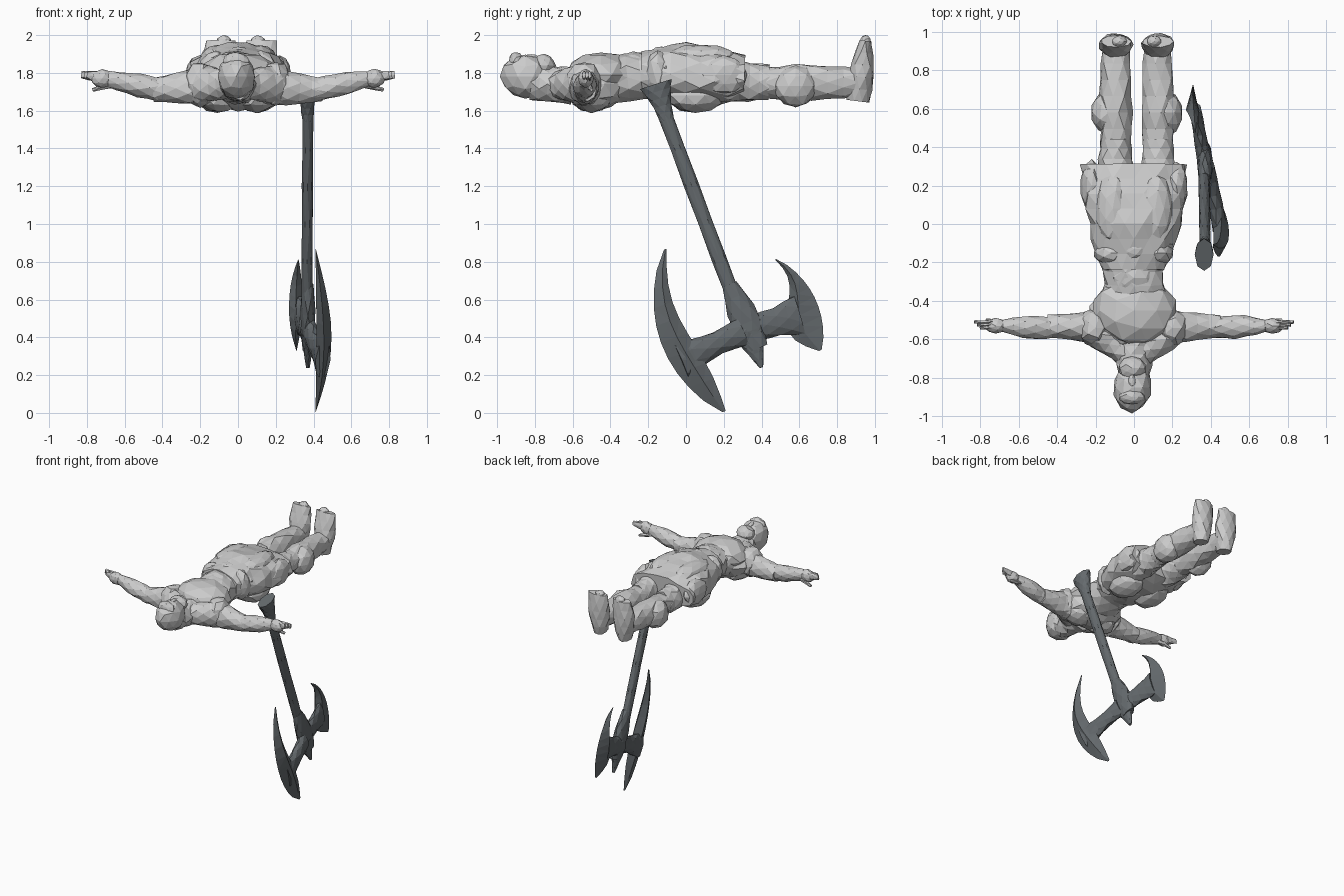
import bpy, bmesh, math, random
from mathutils import Vector

random.seed(4)
if "Cube" in bpy.data.objects:
    bpy.data.objects.remove(bpy.data.objects["Cube"], do_unlink=True)


def make_material(name, red, green, blue):
    mat = bpy.data.materials.new(name)
    mat.use_nodes = True
    colour = (red, green, blue, 1)
    mat.diffuse_color = colour
    mat.node_tree.nodes["Principled BSDF"].inputs["Base Color"].default_value = colour
    return mat


STONE = make_material("pale_stone", red=0.6, green=0.6, blue=0.6)
IRON = make_material("dark_iron", red=0.13, green=0.145, blue=0.155)


def finish(name, bm, material):
    """Turn a bmesh into a flat-shaded object of one colour."""
    bmesh.ops.recalc_face_normals(bm, faces=bm.faces[:])
    mesh = bpy.data.meshes.new(name)
    bm.to_mesh(mesh)
    bm.free()
    mesh.materials.append(material)
    bpy.context.collection.objects.link(bpy.data.objects.new(name, mesh))


def skin(name, rings, material):
    """Join equal rings of points into a closed surface."""
    bm = bmesh.new()
    loops = [[bm.verts.new(point) for point in ring] for ring in rings]
    for near, far in zip(loops, loops[1:]):
        for i in range(len(near)):
            bm.faces.new((near[i - 1], near[i], far[i], far[i - 1]))
    bm.faces.new(loops[0])
    bm.faces.new(loops[-1])
    bmesh.ops.triangulate(bm, faces=bm.faces[:])
    finish(name, bm, material)


def limb(name, start, end, radii, end_radii, bulge=(0, 0),
         material=STONE, sides=9, steps=5, rough=0.07):
    """Tapered oval tube; radii and bulge are (sideways, upward)."""
    start, end = Vector(start), Vector(end)
    along = (end - start).normalized()
    guide = Vector((0, 1, 0)) if abs(along.z) > 0.8 else Vector((0, 0, 1))
    side = along.cross(guide).normalized()
    up = side.cross(along)
    rings = []
    for step in range(steps + 1):
        t = step / steps
        wide, tall = (a + (b - a) * t + swell * math.sin(math.pi * t)
                      for a, b, swell in zip(radii, end_radii, bulge))
        ring = []
        for i in range(sides):
            angle = math.tau * (i + step % 2 / 2) / sides
            chip = 1 + random.uniform(-rough, rough)
            ring.append(start.lerp(end, t) + chip * (
                side * wide * math.cos(angle) + up * tall * math.sin(angle)))
        rings.append(ring)
    skin(name, rings, material)


def lump(name, centre, size):
    """Faceted oval mass."""
    bm = bmesh.new()
    bmesh.ops.create_icosphere(bm, subdivisions=2, radius=1)
    for vert in bm.verts:
        chip = 1 + random.uniform(-0.06, 0.06)
        vert.co = [c + chip * s * v for c, s, v in zip(centre, size, vert.co)]
    finish(name, bm, STONE)


def blade(name, top, bottom, outer, inner, skew, bow, thickness, steps=10):
    """Crescent between two tips; skew widens the back edge toward one tip."""
    top, bottom = Vector(top), Vector(bottom)
    along = (bottom - top).normalized()
    across = Vector((0, along.z, -along.y))
    rings = []
    for step in range(steps + 1):
        angle = math.pi * (0.01 + 0.98 * step / steps)
        swell = math.sin(angle)
        spine = top.lerp(bottom, step / steps) + Vector((bow * swell, 0, 0))
        edge = spine + across * outer * swell ** 0.7
        back = spine + across * (inner * swell + skew * math.sin(2 * angle))
        ridge = edge.lerp(back, 0.6)
        half = Vector((thickness * swell, 0, 0))
        rings.append([edge, ridge + half, back, ridge - half])
    skin(name, rings, IRON)


# Head, lying face up
lump("head", (-0.01, -0.85, 1.78), (0.1, 0.13, 0.12))
lump("brow", (-0.01, -0.9, 1.86), (0.07, 0.04, 0.05))
lump("nose", (-0.01, -0.82, 1.88), (0.02, 0.04, 0.02))
lump("chin", (-0.01, -0.75, 1.84), (0.07, 0.06, 0.06))
limb("neck", (0, -0.82, 1.75), (0, -0.6, 1.73), radii=(0.08, 0.09), end_radii=(0.11, 0.1))

# Trunk, one broad rounded chest
lump("chest", (0, -0.48, 1.74), (0.24, 0.17, 0.14))
lump("breast", (0, -0.45, 1.79), (0.22, 0.18, 0.12))
limb("waist", (0, -0.45, 1.76), (0, -0.1, 1.8), radii=(0.2, 0.13),
     end_radii=(0.2, 0.13), bulge=(-0.04, -0.01), sides=12)
lump("belly", (0, -0.28, 1.83), (0.12, 0.12, 0.08))

# Kilt with a belt buckle
limb("kilt", (0, -0.24, 1.8), (0, 0.31, 1.78), radii=(0.16, 0.11),
     end_radii=(0.28, 0.11), bulge=(0.03, 0.06), sides=16, steps=7)
lump("buckle", (0, -0.13, 1.9), (0.07, 0.06, 0.04))

for label, s in (("left", 1), ("right", -1)):
    # Muscle masses and kilt folds
    lump(label + "_shoulder_blade", (s * 0.1, -0.5, 1.67), (0.11, 0.11, 0.08))
    lump(label + "_belt_roll", (s * 0.12, -0.15, 1.8), (0.09, 0.07, 0.12))
    lump(label + "_buttock", (s * 0.11, 0.05, 1.68), (0.11, 0.16, 0.09))
    lump(label + "_hip_fold", (s * 0.22, 0.2, 1.79), (0.06, 0.13, 0.1))
    lump(label + "_front_fold", (s * 0.11, 0.08, 1.89), (0.09, 0.18, 0.06))
    limb(label + "_shoulder_slope", (0, -0.7, 1.74), (s * 0.2, -0.56, 1.74),
         radii=(0.07, 0.07), end_radii=(0.08, 0.1))

    # Arm
    lump(label + "_shoulder", (s * 0.2, -0.54, 1.74), (0.09, 0.1, 0.12))
    limb(label + "_upper_arm", (s * 0.14, -0.54, 1.73), (s * 0.45, -0.53, 1.71),
         radii=(0.09, 0.11), end_radii=(0.06, 0.06))
    limb(label + "_forearm", (s * 0.41, -0.54, 1.71), (s * 0.69, -0.53, 1.77),
         radii=(0.05, 0.06), end_radii=(0.03, 0.04), bulge=(0.02, 0.01))

    # Hand with fingers and a lower thumb
    lump(label + "_palm", (s * 0.72, -0.53, 1.77), (0.06, 0.04, 0.05))
    for finger in range(3):
        y = -0.54 + 0.015 * finger
        limb(f"{label}_finger_{finger}", (s * 0.74, y, 1.78),
             (s * (0.8 + 0.015 * finger), y, 1.79),
             radii=(0.01, 0.03), end_radii=(0.01, 0.02), sides=5, steps=2)
    limb(label + "_thumb", (s * 0.66, -0.52, 1.74), (s * 0.77, -0.5, 1.71),
         radii=(0.02, 0.02), end_radii=(0.01, 0.01), sides=5, steps=2)

    # Leg with a heavy calf swelling outward
    x = 0.015 + s * 0.11
    limb(label + "_thigh", (x, 0.18, 1.76), (x, 0.44, 1.75),
         radii=(0.1, 0.12), end_radii=(0.08, 0.09))
    limb(label + "_calf", (x, 0.41, 1.75), (x, 0.92, 1.75),
         radii=(0.08, 0.08), end_radii=(0.07, 0.07), bulge=(0.01, 0.02), steps=6)
    lump(label + "_calf_muscle", (x + s * 0.04, 0.58, 1.73), (0.09, 0.12, 0.11))

    # Foot, toes upward
    limb(label + "_foot", (x, 0.91, 1.65), (x, 0.95, 1.97),
         radii=(0.05, 0.06), end_radii=(0.08, 0.03), bulge=(0.02, 0.02))
    lump(label + "_big_toe", (x - s * 0.02, 0.95, 1.96), (0.04, 0.03, 0.04))

# Axe haft: flared pommel, grip, socket and lower spike
iron = dict(material=IRON, sides=8, rough=0.03)
limb("axe_pommel", (0.365, -0.16, 1.74), (0.37, -0.1, 1.55),
     radii=(0.05, 0.09), end_radii=(0.03, 0.04), bulge=(0, -0.01), **iron)
limb("axe_grip", (0.37, -0.12, 1.6), (0.365, 0.25, 0.62),
     radii=(0.03, 0.04), end_radii=(0.03, 0.04), **iron)
limb("axe_socket", (0.37, 0.23, 0.68), (0.37, 0.38, 0.34),
     radii=(0.03, 0.04), end_radii=(0.03, 0.06), bulge=(0.01, 0.03), **iron)
limb("axe_spike", (0.37, 0.33, 0.43), (0.37, 0.4, 0.24),
     radii=(0.04, 0.09), end_radii=(0.01, 0.01), **iron)

# Two crescents and their necks
blade("long_blade", top=(0.41, -0.1, 0.87), bottom=(0.41, 0.21, 0.01),
      outer=0.2, inner=0.05, skew=0.03, bow=0.045, thickness=0.04)
limb("long_blade_neck", (0.45, -0.03, 0.28), (0.38, 0.3, 0.43),
     radii=(0.04, 0.11), end_radii=(0.04, 0.08), bulge=(0, -0.03), **iron)
blade("short_blade", top=(0.32, 0.47, 0.81), bottom=(0.31, 0.71, 0.33),
      outer=-0.1, inner=0.06, skew=-0.06, bow=-0.01, thickness=0.035)
limb("short_blade_neck", (0.37, 0.3, 0.43), (0.32, 0.6, 0.52),
     radii=(0.04, 0.08), end_radii=(0.03, 0.11), bulge=(0, -0.02), **iron)
